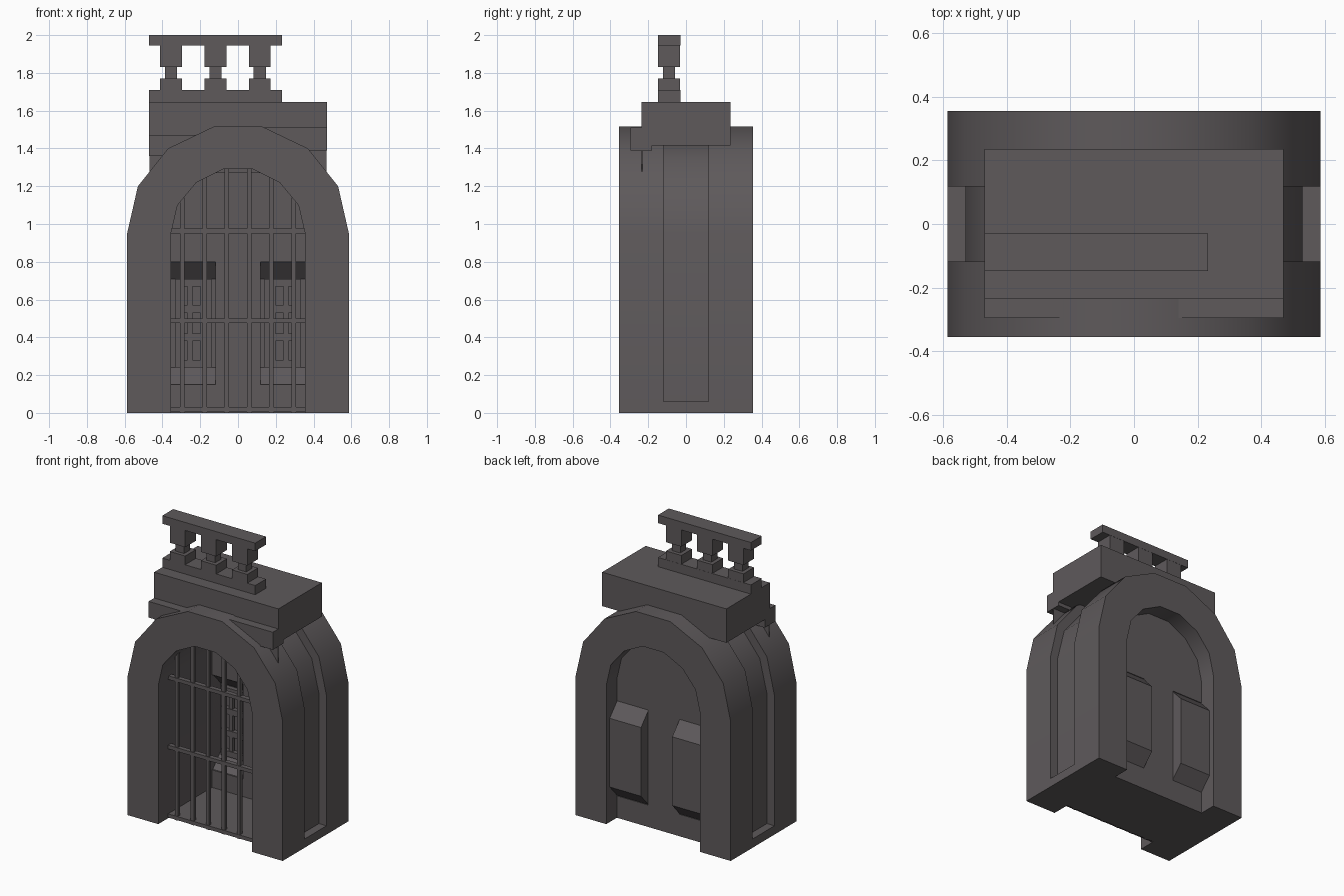
import bpy, bmesh

if "Cube" in bpy.data.objects:
    bpy.data.objects.remove(bpy.data.objects["Cube"])

stone = bpy.data.materials.new("dark grey stone")
stone.diffuse_color = (0.112, 0.101, 0.105, 1)
stone.use_nodes = True
stone.node_tree.nodes["Principled BSDF"].inputs["Base Color"].default_value = stone.diffuse_color


def finish(name, bm, smooth=False):
    bmesh.ops.recalc_face_normals(bm, faces=bm.faces)
    me = bpy.data.meshes.new(name)
    bm.to_mesh(me)
    bm.free()
    me.materials.append(stone)
    ob = bpy.data.objects.new(name, me)
    bpy.context.collection.objects.link(ob)
    if smooth:
        bpy.ops.object.select_all(action='DESELECT')
        ob.select_set(True)
        bpy.context.view_layer.objects.active = ob
        bpy.ops.object.shade_smooth_by_angle(angle=0.7)
    return ob


def add_box(bm, x0, x1, y0, y1, z0, z1):
    vs = bmesh.ops.create_cube(bm, size=1)['verts']
    for v in vs:
        v.co = (x1 if v.co.x > 0 else x0, y1 if v.co.y > 0 else y0, z1 if v.co.z > 0 else z0)


def boxes(name, *dims):
    bm = bmesh.new()
    for d in dims:
        add_box(bm, *d)
    return finish(name, bm)


def both(half):
    return half + [(-x, z) for x, z in reversed(half)]


def arch(name, outer, inner, y0, y1):
    bm = bmesh.new()
    rows = [[bm.verts.new((x, y, z)) for x, z in both(p)]
            for p, y in ((outer, y0), (outer, y1), (inner, y1), (inner, y0))]
    n = len(rows[0])
    for i in range(n - 1):
        for k in range(4):
            a, b = rows[k], rows[(k + 1) % 4]
            bm.faces.new((a[i], a[i + 1], b[i + 1], b[i]))
    for i in (0, n - 1):
        bm.faces.new([r[i] for r in rows])
    return finish(name, bm, True)


# Arched body: two outer rings and a recessed middle ring
OUT = [(.587, 0), (.587, .95), (.53, 1.2), (.37, 1.4), (.13, 1.515)]
INN = [(.355, 0), (.355, .95), (.32, 1.1), (.22, 1.22), (.08, 1.29)]
MID = [(.53, .03), (.53, .95), (.475, 1.175), (.335, 1.35), (.115, 1.455)]
arch("front_arch", OUT, INN, -.355, -.118)
arch("back_arch", OUT, INN, .118, .355)
arch("middle_arch", MID, INN, -.118, .118)
boxes("base_sill", (.355, .587, -.118, .118, 0, .06), (-.587, -.355, -.118, .118, 0, .06))
boxes("floor", (-.355, .355, -.235, .24, 0, .03))

# Back wall around the two niches
bm = bmesh.new()
top = both([(.355, .8)] + INN[1:])
f = bm.faces.new([bm.verts.new((x, .225, z)) for x, z in top])
r = bmesh.ops.extrude_face_region(bm, geom=[f])
bmesh.ops.translate(bm, vec=(0, .015, 0), verts=[v for v in r['geom'] if isinstance(v, bmesh.types.BMVert)])
add_box(bm, -.118, .118, .225, .24, .15, .8)
add_box(bm, -.355, .355, .225, .24, 0, .15)
finish("back_wall", bm)

# Niches bulging out of the back wall, open to the inside
for side, s in (("left", -1), ("right", 1)):
    bm = bmesh.new()
    prof = [(.235, .15), (.318, .24), (.318, .71), (.235, .8)]
    a, b = [[bm.verts.new((s * x, y, z)) for y, z in prof] for x in (.118, .355)]
    for i in range(3):
        bm.faces.new((a[i], a[i + 1], b[i + 1], b[i]))
    bm.faces.new(a)
    bm.faces.new(b)
    ob = finish(side + "_niche", bm)
    # Lattice inside each niche
    bars = [(s * x - .013, s * x + .013, .285, .31, .25, .7) for x in (.15, .185, .255, .32)]
    bars += [(s * .235 - .095, s * .235 + .095, .28, .312, z, z + .04) for z in (.38, .53, .67, .24)]
    boxes(side + "_niche_lattice", *bars)

# Barred gate
gate = []
for x, h in ((.06, 1.29), (.175, 1.25), (.295, 1.14)):
    for s in (-1, 1):
        gate.append((s * x - .012, s * x + .012, -.245, -.221, 0, h))
for z in (.005, .475, .95):
    gate.append((-.355, .355, -.249, -.217, z, z + .025))
boxes("gate_bars", *gate)

# Lintel block on top with front trim
boxes("lintel_block", (-.47, .47, -.235, .235, 1.415, 1.647))
boxes("lintel_front_plate", (-.468, .468, -.235, -.23, 1.27, 1.43))
boxes("lintel_trim", (-.47, -.1, -.295, -.18, 1.36, 1.47), (.1, .47, -.295, -.18, 1.39, 1.51))

# Broken balustrade
boxes("balustrade_rails", (-.47, .233, -.147, -.03, 1.647, 1.71), (-.47, .233, -.147, -.03, 1.945, 2.0))
posts = []
for i in range(3):
    x = -.355 + .235 * i
    for w, z0, z1 in ((.058, 1.71, 1.77), (.032, 1.77, 1.83), (.058, 1.83, 1.945)):
        posts.append((x - w, x + w, -.089 - w, -.089 + w, z0, z1))
boxes("balustrade_posts", *posts)
